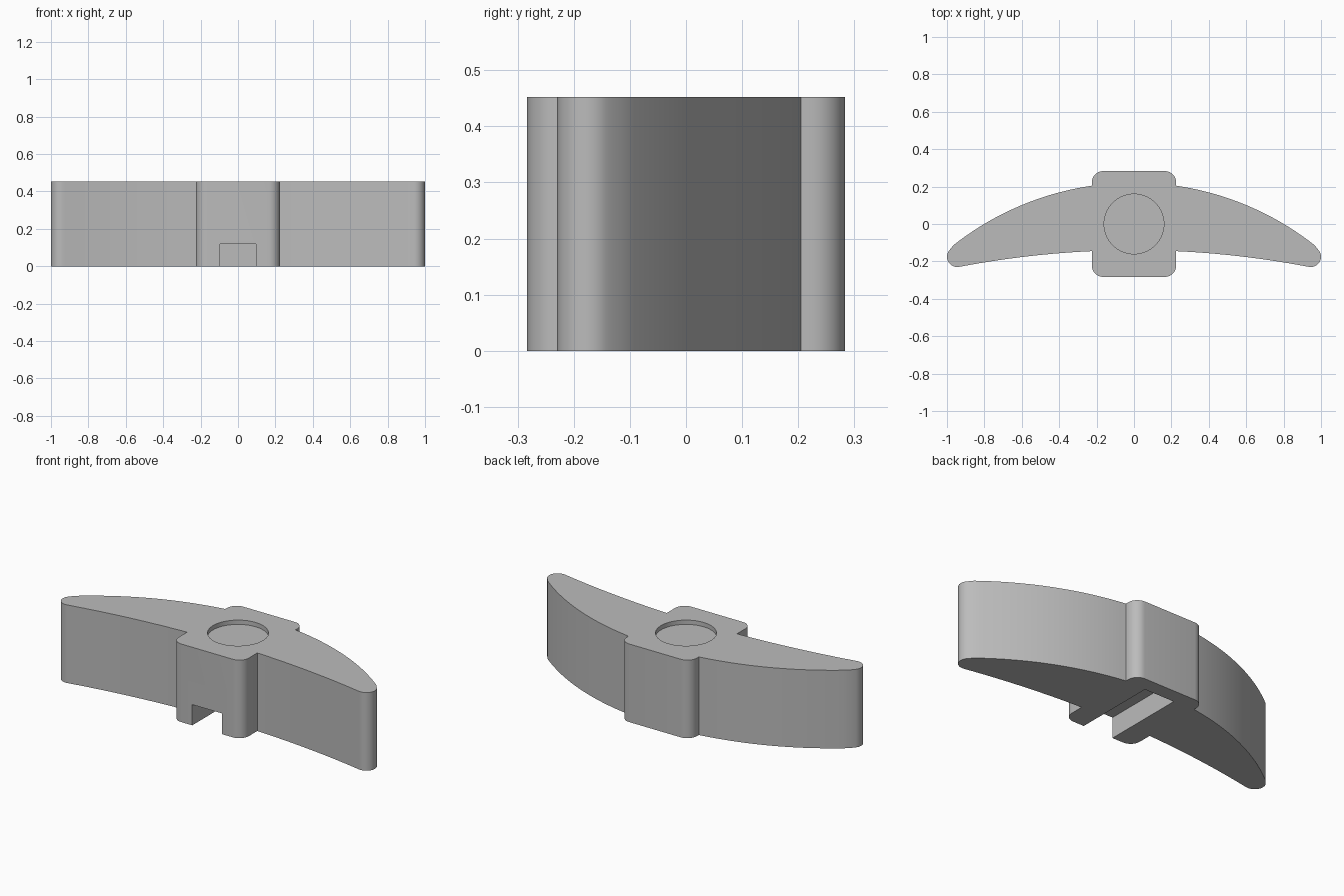
import bpy, bmesh, math

cube = bpy.data.objects.get("Cube")
if cube:
    bpy.data.objects.remove(cube, do_unlink=True)

HEIGHT = 0.452
grey = bpy.data.materials.new("plain grey")
grey.use_nodes = True
colour = (0.5, 0.5, 0.5, 1)
grey.diffuse_color = colour
grey.node_tree.nodes["Principled BSDF"].inputs["Base Color"].default_value = colour


def arc(cx, cy, r, start, end, steps):
    """Points on a circular arc, angles in degrees."""
    angles = [math.radians(start + (end - start) * i / steps) for i in range(steps + 1)]
    return [(cx + r * math.cos(a), cy + r * math.sin(a)) for a in angles]


def prism(name, outline, z0, z1):
    """Extrude a closed outline from z0 to z1."""
    bm = bmesh.new()
    face = bm.faces.new([bm.verts.new((x, y, z0)) for x, y in outline])
    top = bmesh.ops.extrude_face_region(bm, geom=[face])["geom"]
    verts = [v for v in top if isinstance(v, bmesh.types.BMVert)]
    bmesh.ops.translate(bm, verts=verts, vec=(0, 0, z1 - z0))
    bmesh.ops.recalc_face_normals(bm, faces=bm.faces[:])
    mesh = bpy.data.meshes.new(name)
    bm.to_mesh(mesh)
    bm.free()
    mesh.materials.append(grey)
    obj = bpy.data.objects.new(name, mesh)
    bpy.context.collection.objects.link(obj)
    return obj


def cut(target, cutter):
    """Subtract a helper solid and discard it."""
    cutter.hide_render = True
    mod = target.modifiers.new("cut", "BOOLEAN")
    mod.operation = "DIFFERENCE"
    mod.solver = "EXACT"
    mod.object = cutter
    bpy.context.view_layer.objects.active = target
    bpy.ops.object.modifier_apply(modifier=mod.name)
    bpy.data.objects.remove(cutter, do_unlink=True)


# Half outline from back to front: block corner, back curve, tip, front curve, block corner
half = arc(0.165, 0.223, 0.06, 90, 0, 8)
R, CY = 1.561, -1.34
start, end = math.degrees(math.acos(0.225 / R)), math.degrees(math.acos(0.965 / R))
half += arc(0, CY, R, start, end, 24)
half += arc(0.945, -0.175, 0.055, 48, -101, 12)
for i in range(17):
    x = 0.92 + (0.225 - 0.92) * i / 16
    half.append((x, -0.14 - 0.102 * x * x))
half += arc(0.165, -0.223, 0.06, 0, -90, 8)
outline = half + [(-x, y) for x, y in reversed(half)]

body = prism("curved_handle_body", outline, 0, HEIGHT)

# Shallow round recess in the top
cut(body, prism("recess_cutter", arc(0, 0, 0.16, 0, 354.375, 63), HEIGHT - 0.025, HEIGHT + 0.1))

# Slot underneath, open at the front and closed at the back
slot = [(-0.095, -0.4), (0.095, -0.4), (0.095, 0.2), (-0.095, 0.2)]
cut(body, prism("slot_cutter", slot, -0.1, 0.12))

bpy.ops.object.select_all(action="DESELECT")
body.select_set(True)
bpy.context.view_layer.objects.active = body
bpy.ops.object.shade_smooth_by_angle(angle=math.radians(30))
